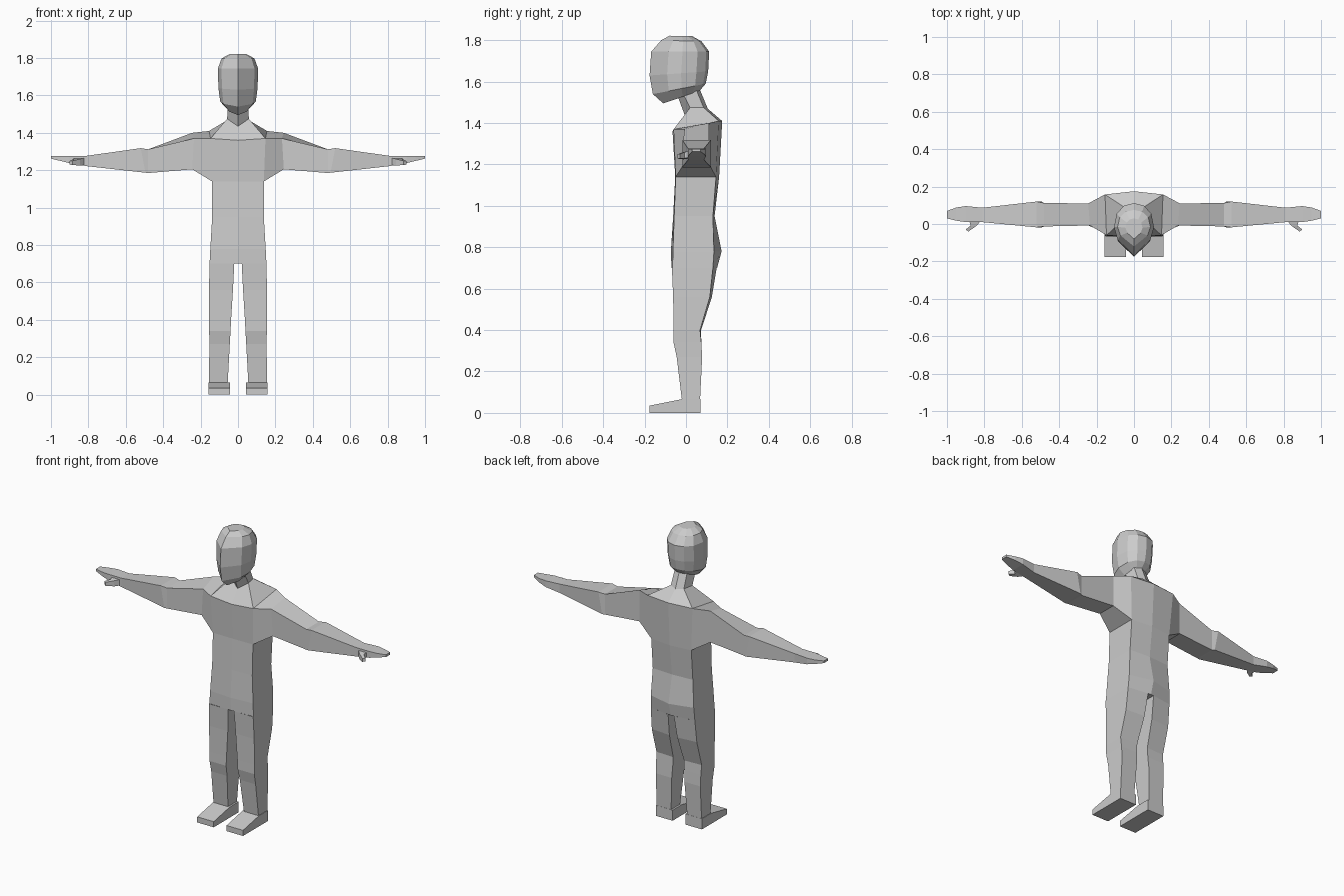
import bpy, bmesh


def loft(name, rings, closed=True, skip=(), cap_start=False, cap_end=False):
    """Skin rings of points on the +x half, then mirror across x."""
    bm = bmesh.new()
    vs = [[bm.verts.new(p) for p in r] for r in rings]
    n = len(rings[0])
    for i in range(len(vs) - 1):
        for j in range(n if closed else n - 1):
            if (i, j) not in skip:
                k = (j + 1) % n
                bm.faces.new((vs[i][j], vs[i][k], vs[i + 1][k], vs[i + 1][j]))
    if cap_start:
        bm.faces.new(vs[0])
    if cap_end:
        bm.faces.new(vs[-1])
    bmesh.ops.recalc_face_normals(bm, faces=bm.faces)
    me = bpy.data.meshes.new(name)
    bm.to_mesh(me)
    bm.free()
    ob = bpy.data.objects.new(name, me)
    bpy.context.collection.objects.link(ob)
    mod = ob.modifiers.new("mirror", 'MIRROR')
    mod.merge_threshold = 0.0005
    return ob


def trunk(z, w, yfc, yf, yb, ybc):
    """Half cross-section: front centre, front corner, back corner, back centre."""
    return [(0, yfc, z), (w, yf, z), (w, yb, z), (0, ybc, z)]


# Torso up to the neck base, open where the arms attach
neck_base = [(0, -0.005, 1.435), (0.058, 0.02, 1.475),
             (0.045, 0.085, 1.475), (0, 0.105, 1.47)]
loft("torso", [
    trunk(0.70, 0.152, -0.07, -0.065, 0.13, 0.15),
    trunk(0.78, 0.148, -0.073, -0.063, 0.135, 0.172),
    trunk(0.95, 0.138, -0.062, -0.057, 0.13, 0.138),
    trunk(1.14, 0.138, -0.052, -0.05, 0.145, 0.16),
    [(0, -0.065, 1.36), (0.147, -0.06, 1.37), (0.155, 0.158, 1.41), (0, 0.175, 1.41)],
    neck_base], closed=False, skip={(3, 1)})

# Strip between the legs
loft("crotch", [[(0, -0.07, 0.70), (0.02, -0.07, 0.70)],
                [(0, 0.15, 0.70), (0.02, 0.148, 0.70)]], closed=False)

# Neck
loft("neck", [neck_base,
              [(0, -0.04, 1.53), (0.055, -0.015, 1.545),
               (0.042, 0.05, 1.56), (0, 0.068, 1.56)]], closed=False)


# Head: one horizontal outline scaled and tilted at each level
OUTLINE = [(0, 0), (0.82, 0.3), (1, 0.54), (0.86, 0.8), (0.5, 0.95), (0, 1)]


def head_ring(w, yf, yb, zf, zb):
    return [(w * u, yf + (yb - yf) * t, zf + (zb - zf) * t) for u, t in OUTLINE]


loft("head", [
    head_ring(0.055, -0.11, 0.065, 1.495, 1.555),
    head_ring(0.095, -0.16, 0.095, 1.54, 1.59),
    head_ring(0.105, -0.176, 0.107, 1.63, 1.65),
    head_ring(0.107, -0.168, 0.112, 1.745, 1.745),
    head_ring(0.088, -0.12, 0.075, 1.80, 1.795),
    head_ring(0.045, -0.08, 0.03, 1.822, 1.82)],
    closed=False, cap_start=True, cap_end=True)


# Arms and hands: box sections running outwards
def section(x, yf, yb, zb, zt, dx=0.0):
    return [(x, yf, zt), (x, yb, zt), (x - dx, yb, zb), (x - dx, yf, zb)]


loft("arm", [
    [(0.147, -0.06, 1.37), (0.155, 0.158, 1.41), (0.138, 0.145, 1.14), (0.138, -0.05, 1.14)],
    [(0.235, -0.008, 1.37), (0.245, 0.11, 1.40), (0.245, 0.11, 1.205), (0.245, -0.008, 1.205)],
    section(0.48, -0.013, 0.112, 1.185, 1.312),
    section(0.52, -0.018, 0.12, 1.187, 1.318, 0.025),
    section(0.81, 0.01, 0.087, 1.222, 1.277),
    section(0.90, 0.01, 0.096, 1.238, 1.277),
    section(0.95, 0.018, 0.088, 1.25, 1.275),
    section(1.00, 0.03, 0.07, 1.262, 1.276)], cap_end=True)

loft("thumb", [
    [(0.82, 0.015, 1.265), (0.88, 0.015, 1.265), (0.88, 0.015, 1.235), (0.82, 0.015, 1.228)],
    [(0.845, -0.012, 1.26), (0.873, -0.008, 1.26), (0.873, -0.008, 1.23), (0.845, -0.012, 1.225)],
    [(0.885, -0.04, 1.25), (0.90, -0.03, 1.25), (0.90, -0.03, 1.23), (0.885, -0.04, 1.228)]],
    cap_end=True)


# Legs
def leg_ring(z, xi, xo, yf, ybo, ybi):
    return [(xi, yf, z), (xo, yf, z), (xo, ybo, z), (xi, ybi, z)]


loft("leg", [
    leg_ring(0.70, 0.02, 0.152, -0.068, 0.13, 0.148),
    leg_ring(0.56, 0.027, 0.155, -0.062, 0.115, 0.125),
    leg_ring(0.40, 0.037, 0.156, -0.06, 0.068, 0.073),
    leg_ring(0.34, 0.04, 0.154, -0.06, 0.074, 0.074),
    leg_ring(0.27, 0.044, 0.153, -0.045, 0.078, 0.078),
    leg_ring(0.065, 0.055, 0.155, -0.02, 0.068, 0.068)])

# Feet: side profile extruded across
FOOT = [(0.069, 0), (-0.176, 0), (-0.176, 0.035), (-0.02, 0.066), (0.069, 0.066)]
loft("foot", [[(x, y, z) for y, z in FOOT] for x in (0.044, 0.158)],
     cap_start=True, cap_end=True)
